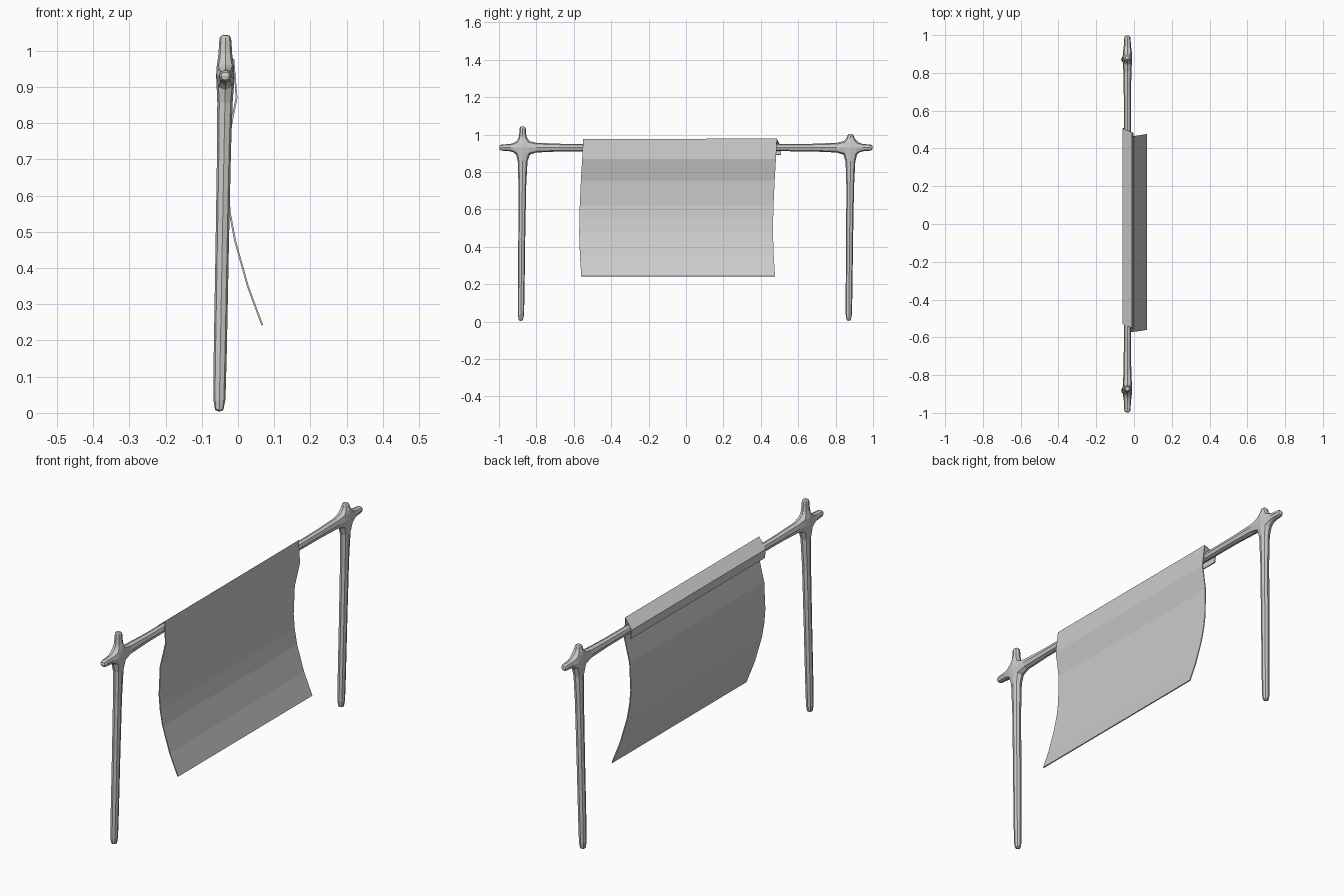
import bpy, bmesh
from mathutils import Vector

if "Cube" in bpy.data.objects:
    bpy.data.objects.remove(bpy.data.objects["Cube"], do_unlink=True)

grey = bpy.data.materials.new("plain grey")
grey.use_nodes = True
grey.diffuse_color = (0.6, 0.6, 0.6, 1)
shader = next(n for n in grey.node_tree.nodes if n.type == 'BSDF_PRINCIPLED')
shader.inputs["Base Color"].default_value = (0.6, 0.6, 0.6, 1)


def make_object(name, bm):
    bmesh.ops.recalc_face_normals(bm, faces=bm.faces[:])
    mesh = bpy.data.meshes.new(name)
    bm.to_mesh(mesh)
    bm.free()
    mesh.materials.append(grey)
    obj = bpy.data.objects.new(name, mesh)
    bpy.context.collection.objects.link(obj)
    return obj


def grow_arm(bm, hub, direction, stations, cap=True):
    """Replace one hub face by a square tube through (centre, half width) stations."""
    direction = Vector(direction)
    face = max(bm.faces, key=lambda f: (f.normal.dot(direction) > 0.9,
                                        -(f.calc_center_median() - hub).length))
    ring = list(face.verts)
    mid = face.calc_center_median()
    signs = [Vector([(d > 1e-4) - (d < -1e-4) for d in (v.co - mid)]) for v in ring]
    bm.faces.remove(face)
    for centre, half in stations:
        new = [bm.verts.new(Vector(centre) + s * half) for s in signs]
        for i in range(4):
            j = (i + 1) % 4
            bm.faces.new((ring[i], ring[j], new[j], new[i]))
        ring = new
    if cap:
        bm.faces.new(ring)


# Frame: two posts and a crossbeam flowing together at rounded joints
BEAM_X, BEAM_Z, R = -0.035, 0.93, 0.02
frame = bmesh.new()
for side, hub_y, foot_y, top_z in ((-1, -0.873, -0.883, 1.045), (1, 0.88, 0.87, 1.005)):
    hub = Vector((BEAM_X, hub_y, BEAM_Z))
    made = bmesh.ops.create_cube(frame, size=1)["verts"]
    for v in made:
        v.co = hub + Vector((v.co.x * 0.052, v.co.y * 0.07, v.co.z * 0.07))
    frame.normal_update()
    foot = Vector((-0.052, foot_y, 0))

    def on_post(z):
        return foot.lerp(hub, z / BEAM_Z)

    def on_beam(y):
        return (BEAM_X, y, BEAM_Z)

    grow_arm(frame, hub, (0, 0, -1),
             [(on_post(0.85), R), (on_post(0.04), R), (on_post(0), 0.018)])
    grow_arm(frame, hub, (0, 0, 1),
             [((BEAM_X, hub_y, 0.985), R), ((BEAM_X, hub_y, top_z - 0.015), 0.019),
              ((BEAM_X, hub_y, top_z), 0.016)])
    grow_arm(frame, hub, (0, side, 0),
             [(on_beam(hub_y + side * 0.06), R), (on_beam(side * 0.98), 0.019),
              (on_beam(side), 0.017)])
    grow_arm(frame, hub, (0, -side, 0),
             [(on_beam(hub_y - side * 0.08), R), (on_beam(0), 0.019)], cap=False)
bmesh.ops.remove_doubles(frame, verts=frame.verts[:], dist=0.0005)
post_frame = make_object("post_frame", frame)
rounding = post_frame.modifiers.new("rounding", 'SUBSURF')
rounding.levels = rounding.render_levels = 1

# Cloth: folded over the beam and billowing out below; (x, z, sideways shift)
profile = [(-0.054, 0.892, -0.010), (-0.059, 0.935, -0.012), (-0.012, 0.975, -0.032),
           (-0.004, 0.87, -0.037), (-0.027, 0.755, -0.044), (-0.029, 0.62, -0.050),
           (-0.022, 0.55, -0.052), (-0.008, 0.475, -0.053), (0.027, 0.35, -0.049),
           (0.067, 0.242, -0.042)]
sheet = bmesh.new()
rows = [[sheet.verts.new((x, shift + s * 0.518, z)) for s in (-1, 1)]
        for x, z, shift in profile]
for a, b in zip(rows, rows[1:]):
    sheet.faces.new((a[0], a[1], b[1], b[0]))
cloth = make_object("hanging_cloth", sheet)
thickness = cloth.modifiers.new("thickness", 'SOLIDIFY')
thickness.thickness = 0.005
thickness.offset = 0
